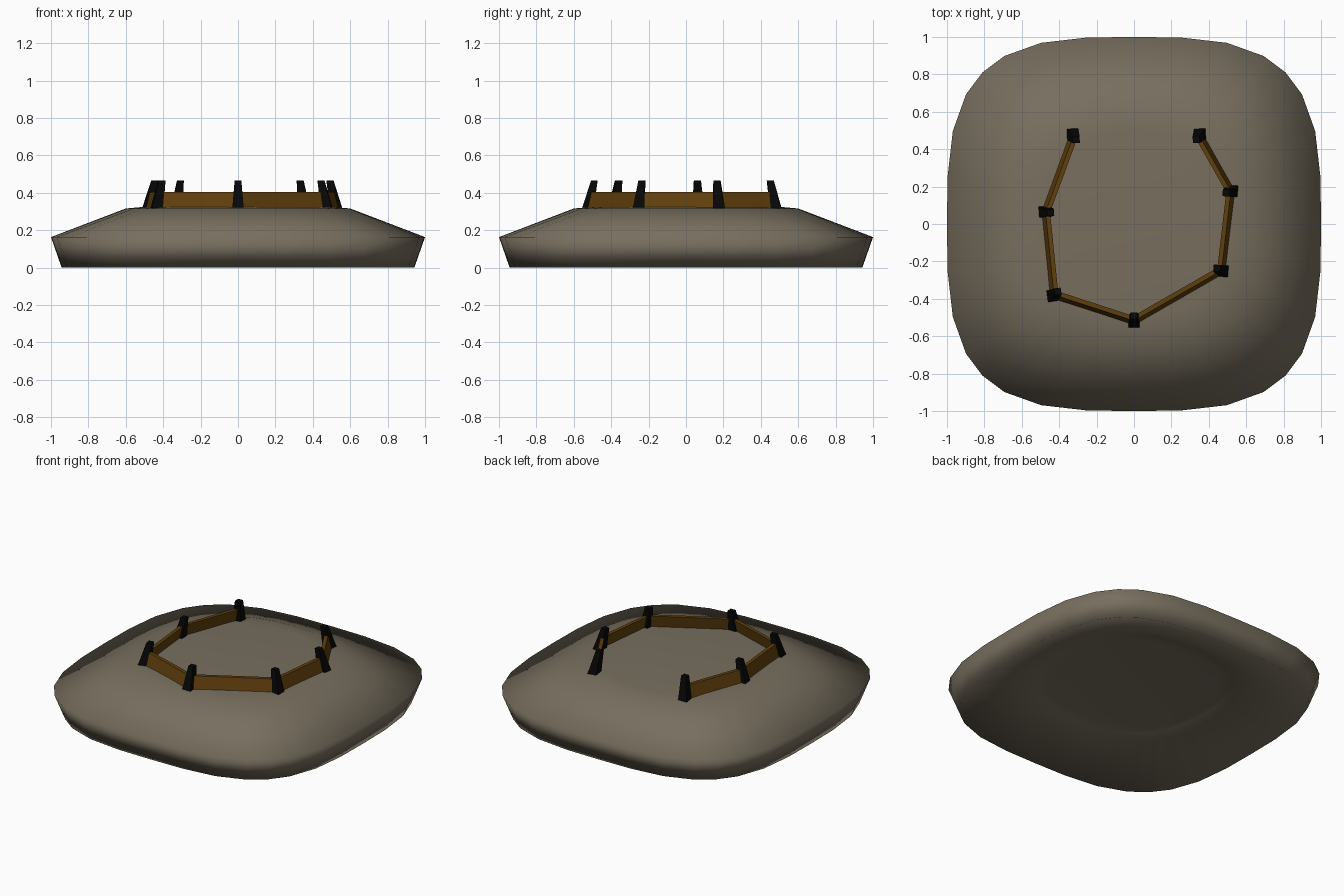
import bpy, bmesh, math
from mathutils import Vector

if "Cube" in bpy.data.objects:
    bpy.data.objects.remove(bpy.data.objects["Cube"])


def material(name, rgb):
    m = bpy.data.materials.new(name)
    m.diffuse_color = (*rgb, 1)
    m.use_nodes = True
    m.node_tree.nodes["Principled BSDF"].inputs["Base Color"].default_value = m.diffuse_color
    return m


EARTH = material("earth", (0.185, 0.157, 0.113))
WOOD = material("brown_wood", (0.118, 0.051, 0.004))
DARK = material("dark_post", (0.002, 0.002, 0.002))


def make_object(name, bm, mat):
    bmesh.ops.recalc_face_normals(bm, faces=bm.faces)
    me = bpy.data.meshes.new(name)
    bm.to_mesh(me)
    bm.free()
    me.materials.append(mat)
    ob = bpy.data.objects.new(name, me)
    bpy.context.collection.objects.link(ob)
    return ob


def hexa(name, bottom, top, mat):
    """Closed block between two four-cornered loops."""
    bm = bmesh.new()
    b = [bm.verts.new(p) for p in bottom]
    t = [bm.verts.new(p) for p in top]
    bm.faces.new(b)
    bm.faces.new(t)
    for i in range(4):
        j = (i + 1) % 4
        bm.faces.new((b[i], b[j], t[j], t[i]))
    return make_object(name, bm, mat)


# Mound: thick domed shell, hollow underneath, rounded square at the rim
N = 32


def ring_points(r, z, power):
    pts = []
    for i in range(N):
        # denser points towards the corners
        k = i % 8
        t = min(k, 8 - k) / 4
        w = math.radians(45) * (t + math.sin(t * math.pi / 2)) / 2
        a = (i // 8) * math.pi / 2 + (w if k <= 4 else math.pi / 2 - w)
        c, s = math.cos(a), math.sin(a)
        d = r * (abs(c) ** power + abs(s) ** power) ** (-1 / power)
        pts.append((d * c, d * s, z))
    return pts


bm = bmesh.new()
profile = [(0.5, 0.155, 2.4), (0.57, 0.147, 2.4), (0.943, 0, 3.3),
           (1.0, 0.163, 3.3), (0.6, 0.316, 2.4), (0.5, 0.325, 2.4)]
rings = [[bm.verts.new(p) for p in ring_points(*args)] for args in profile]
for lo, hi in zip(rings, rings[1:]):
    for i in range(N):
        j = (i + 1) % N
        bm.faces.new((lo[i], lo[j], hi[j], hi[i]))
bm.faces.new(rings[0])
bm.faces.new(rings[-1])
for f in bm.faces:
    f.smooth = True
make_object("mound", bm, EARTH)

# Fence: leaning tapered posts in a ring, open at the back
posts = [(-0.325, 0.475), (-0.475, 0.065), (-0.43, -0.38), (0, -0.52),
         (0.47, -0.25), (0.52, 0.175), (0.35, 0.475)]
turns = [2, 4, 8, 0, -3, -5, 3]


def block_end(x, y, z, half, turn):
    r = half * math.sqrt(2)
    return [(x + r * math.cos(math.radians(turn + 45 + 90 * k)),
             y + r * math.sin(math.radians(turn + 45 + 90 * k)), z)
            for k in range(4)]


for i, ((x, y), turn) in enumerate(zip(posts, turns)):
    inward = -Vector((x, y)).normalized() * 0.03
    hexa(f"fence_post_{i + 1}",
         block_end(x - inward.x * 0.3, y - inward.y * 0.3, 0.30, 0.032, turn),
         block_end(x + inward.x, y + inward.y, 0.465, 0.018, turn), DARK)

# Rails: planks between neighbouring posts, tipped slightly inward
for i, (p, q) in enumerate(zip(posts, posts[1:])):
    p, q = Vector(p), Vector(q)
    d = (q - p).normalized()
    n = Vector((-d.y, d.x))
    if n.dot(p + q) > 0:
        n = -n

    def loop(shift, z):
        return [(*(a + n * (shift + s)), z)
                for a, s in ((p, -0.012), (q, -0.012), (q, 0.012), (p, 0.012))]

    hexa(f"fence_rail_{i + 1}", loop(-0.008, 0.315), loop(0.014, 0.405), WOOD)
